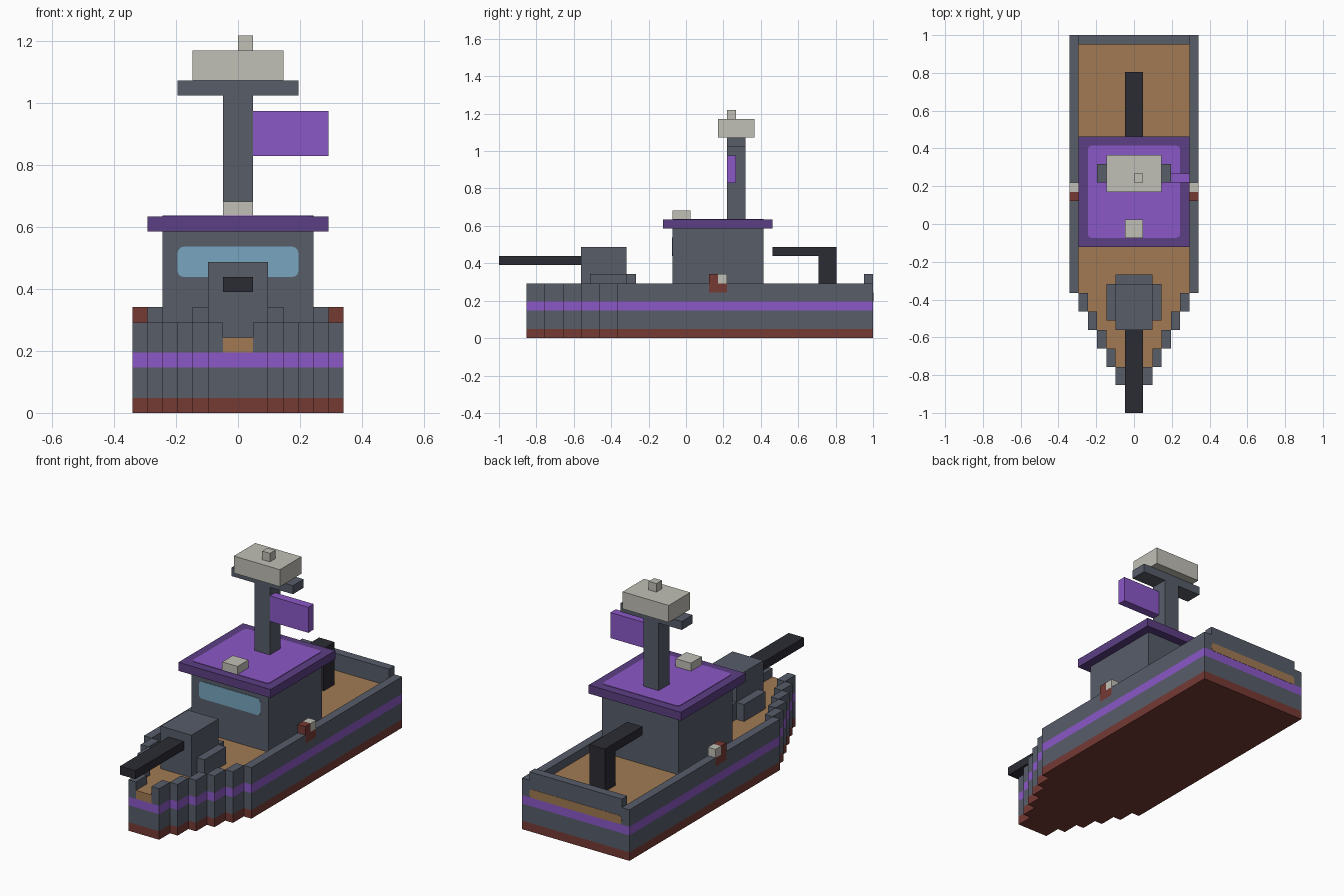
import bpy, bmesh, math

if "Cube" in bpy.data.objects:
    bpy.data.objects.remove(bpy.data.objects["Cube"])

U = 2 / 41  # one block; y is counted in blocks from the bow tip of the gun


def material(name, hex_code):
    m = bpy.data.materials.new(name)
    rgb = [int(hex_code[i:i + 2], 16) / 255 for i in (0, 2, 4)]
    lin = [c / 12.92 if c <= 0.04045 else ((c + 0.055) / 1.055) ** 2.4 for c in rgb]
    m.diffuse_color = (*lin, 1)
    m.use_nodes = True
    m.node_tree.nodes["Principled BSDF"].inputs["Base Color"].default_value = m.diffuse_color
    return m


GREY = material("steel grey", "575D69")
RED = material("rust red", "753A34")
PURPLE = material("bright purple", "8B58C6")
DARK = material("dark purple", "5C3E83")
TAN = material("deck tan", "A17A54")
WHITE = material("off white", "C0BFB6")
BLACK = material("gun black", "2B2B34")
GLASS = material("window blue", "78A6C0")


def finish(name, bm, mats):
    bmesh.ops.recalc_face_normals(bm, faces=bm.faces)
    me = bpy.data.meshes.new(name)
    bm.to_mesh(me)
    bm.free()
    for m in mats:
        me.materials.append(m)
    ob = bpy.data.objects.new(name, me)
    bpy.context.collection.objects.link(ob)
    return ob


def box(name, x, y, z, mat):
    bm = bmesh.new()
    bmesh.ops.create_cube(bm, size=1)
    for v in bm.verts:
        v.co = [U * (r[0] if c < 0 else r[1]) for c, r in zip(v.co, (x, y, z))]
        v.co.y -= 1
    return finish(name, bm, [mat])


def pair(name, x, y, z, mat):
    box(name + "_right", x, y, z, mat)
    box(name + "_left", (-x[1], -x[0]), y, z, mat)


def plate(name, w, h, r, place, mat, thick):
    """Rounded plate, half sizes w and h; place maps (a, b, depth) to a position in blocks."""
    ring = []
    for k, (sx, sy) in enumerate(((1, 1), (-1, 1), (-1, -1), (1, -1))):
        for s in range(4):
            t = math.pi / 2 * (k + s / 3)
            ring.append((sx * (w - r) + r * math.cos(t), sy * (h - r) + r * math.sin(t)))
    bm = bmesh.new()
    loops = []
    for d in (0, thick):
        loop = []
        for a, b in ring:
            x, y, z = place(a, b, d)
            loop.append(bm.verts.new((x * U, y * U - 1, z * U)))
        loops.append(loop)
        bm.faces.new(loop)
    n = len(ring)
    for i in range(n):
        j = (i + 1) % n
        bm.faces.new((loops[0][i], loops[0][j], loops[1][j], loops[1][i]))
    finish(name, bm, [mat])


# Hull: stepped outline extruded in coloured bands
half = [(1, 3), (2, 3)]
for k in range(2, 7):
    half += [(k, 2 * k + 1), (k + 1, 2 * k + 1)]
half += [(7, 41)]
outline = half + [(-x, y) for x, y in reversed(half)]
bm = bmesh.new()
levels = [0, 1, 3, 4, 5]
bands = [1, 0, 2, 0]
rings = [[bm.verts.new((x * U, y * U - 1, z * U)) for x, y in outline] for z in levels]
n = len(outline)
for b, band in enumerate(bands):
    for i in range(n):
        j = (i + 1) % n
        f = bm.faces.new((rings[b][i], rings[b][j], rings[b + 1][j], rings[b + 1][i]))
        bow_gap = b == 3 and i == n - 1  # deck edge shows at the bow
        f.material_index = 3 if bow_gap else band
bm.faces.new(rings[0]).material_index = 1
bm.faces.new(rings[-1]).material_index = 3
finish("hull", bm, [GREY, RED, PURPLE, TAN])
plate("stern_deck_edge", 6, 0.5, 0.35, lambda a, b, d: (a, 41 + d, 4.5 + b), TAN, 0.03)

# Bulwarks, bow posts and stern rail
pair("bulwark_front", (6, 7), (13, 23), (5, 6), GREY)
pair("bulwark_rear", (6, 7), (25, 41), (5, 6), GREY)
for k in range(2, 7):
    pair(f"bow_post_{k}", (k - 1, k), (2 * k - 1, 2 * k + 1), (5, 6), GREY)
box("stern_rail", (-6, 6), (40, 41), (5, 7), GREY)

# Life rings set into the bulwarks
pair("life_ring_base", (6, 7), (23, 25), (5, 6), RED)
pair("life_ring_red", (6, 7), (23, 24), (6, 7), RED)
pair("life_ring_white", (6, 7), (24, 25), (6, 7), WHITE)

# Front gun
box("turret", (-2, 2), (9, 14), (5, 10), GREY)
pair("turret_side", (2, 3), (10, 14), (5, 7), GREY)
box("turret_back", (-2, 2), (14, 15), (5, 7), GREY)
box("front_barrel", (-1, 1), (0, 9), (8, 9), BLACK)

# Rear gun
box("rear_gun_post", (-1, 1), (35, 37), (5, 9), BLACK)
box("rear_barrel", (-1, 1), (30, 37), (9, 10), BLACK)

# Cabin, window and roof
box("cabin", (-5, 5), (19, 29), (5, 12), GREY)
plate("window", 4, 1, 0.4, lambda a, b, d: (a, 19 - d, 10 + b), GLASS, 0.06)
box("roof", (-6, 6), (18, 30), (12, 13), DARK)
plate("roof_panel", 5, 5, 0.4, lambda a, b, d: (a, 24 + b, 13 + d), PURPLE, 0.06)
box("roof_lamp", (-1, 1), (19, 21), (13, 14), WHITE)

# Mast, crossbar, flag and radar
box("mast", (-1, 1), (25, 27), (13, 21), GREY)
box("crossbar", (-4, 4), (25, 27), (21, 22), GREY)
box("flag", (1, 6), (25, 26), (17, 20), PURPLE)
box("radar", (-3, 3), (24, 28), (22, 24), WHITE)
box("radar_tip", (0, 1), (25, 26), (24, 25), WHITE)
